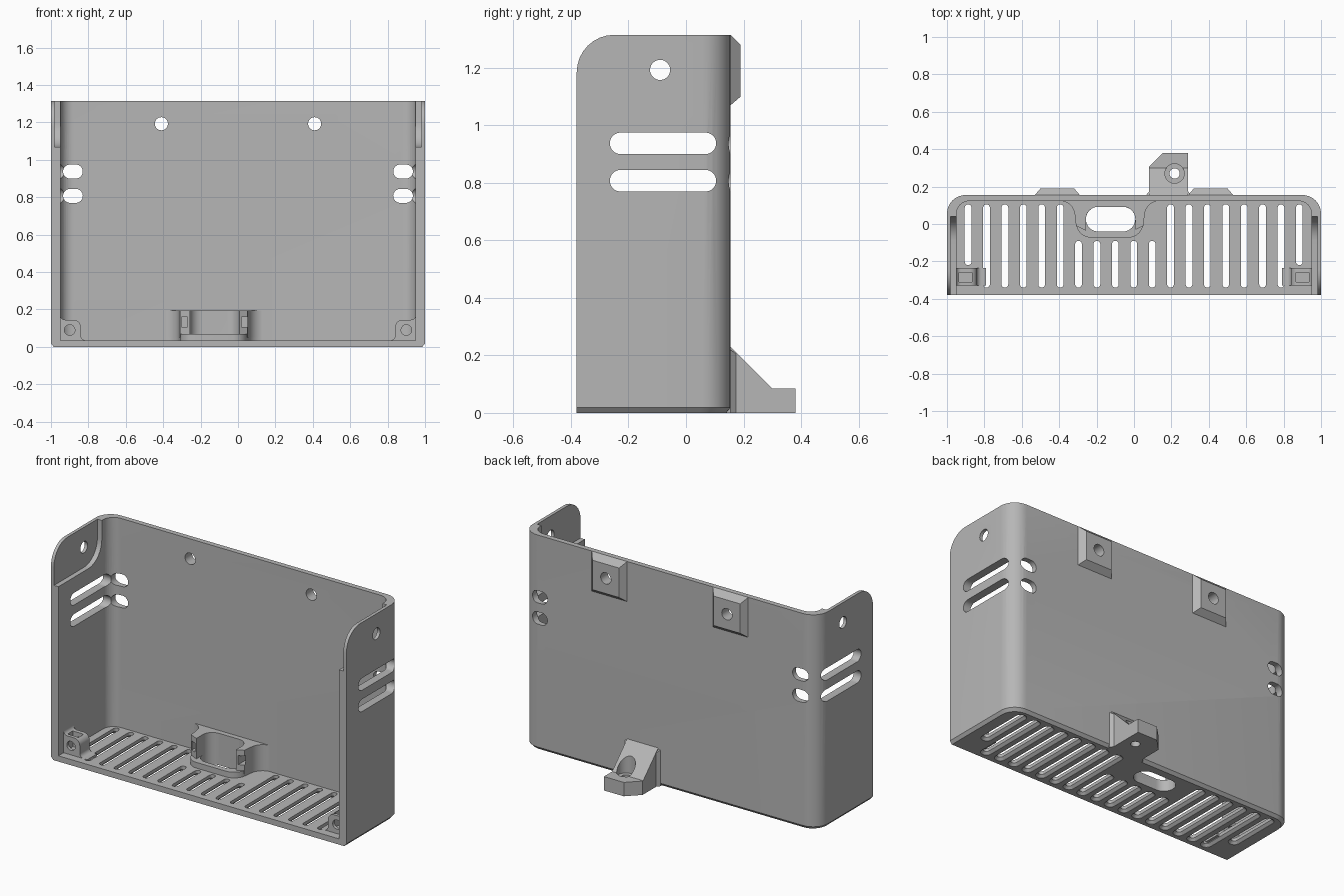
import bpy, bmesh, math
from mathutils import Vector

cube = bpy.data.objects.get("Cube")
if cube:
    bpy.data.objects.remove(cube)

grey = bpy.data.materials.new("plain grey")
grey.use_nodes = True
COLOUR = (0.47, 0.47, 0.47, 1)
grey.diffuse_color = COLOUR
grey.node_tree.nodes["Principled BSDF"].inputs["Base Color"].default_value = COLOUR


def rounded(corners, steps=8):
    """Polygon from (u, v, radius) corners, with tangent arcs."""
    pts = []
    n = len(corners)
    for i, (u, v, r) in enumerate(corners):
        p = Vector((u, v))
        if r == 0:
            pts.append(p)
            continue
        a = (Vector(corners[i - 1][:2]) - p).normalized()
        b = (Vector(corners[(i + 1) % n][:2]) - p).normalized()
        half = a.angle(b) / 2
        centre = p + (a + b).normalized() * (r / math.sin(half))
        start = p + a * (r / math.tan(half)) - centre
        end = p + b * (r / math.tan(half)) - centre
        sweep = math.pi - 2 * half
        for k in range(steps + 1):
            t = k / steps
            pts.append(centre + (start * math.sin((1 - t) * sweep)
                                 + end * math.sin(t * sweep)) / math.sin(sweep))
    return pts


def rect(u0, u1, v0, v1, r=0.0):
    return rounded([(u0, v0, r), (u1, v0, r), (u1, v1, r), (u0, v1, r)])


def slot(u0, u1, v0, v1):
    return rect(u0, u1, v0, v1, min(u1 - u0, v1 - v0) * 0.499)


def circle(u, v, r):
    return slot(u - r, u + r, v - r, v + r)


def loft(name, axis, sections):
    """Solid through matching polygons placed along an axis."""
    place = {"x": lambda p, w: (w, p[0], p[1]),
             "y": lambda p, w: (p[0], w, p[1]),
             "z": lambda p, w: (p[0], p[1], w)}[axis]
    bm = bmesh.new()
    rings = [[bm.verts.new(place(p, w)) for p in poly] for w, poly in sections]
    n = len(rings[0])
    bm.faces.new(rings[0])
    bm.faces.new(rings[-1])
    for lo, hi in zip(rings, rings[1:]):
        for i in range(n):
            j = (i + 1) % n
            bm.faces.new((lo[i], lo[j], hi[j], hi[i]))
    bmesh.ops.recalc_face_normals(bm, faces=bm.faces)
    mesh = bpy.data.meshes.new(name)
    bm.to_mesh(mesh)
    bm.free()
    mesh.materials.append(grey)
    ob = bpy.data.objects.new(name, mesh)
    bpy.context.collection.objects.link(ob)
    return ob


def prism(name, axis, poly, lo, hi):
    return loft(name, axis, [(lo, poly), (hi, poly)])


def activate(ob):
    bpy.ops.object.select_all(action="DESELECT")
    ob.select_set(True)
    bpy.context.view_layer.objects.active = ob


def combine(target, others, operation="DIFFERENCE"):
    for other in others:
        other.hide_render = True
        activate(target)
        mod = target.modifiers.new("combine", "BOOLEAN")
        mod.operation = operation
        mod.solver = "EXACT"
        mod.object = other
        bpy.ops.object.modifier_apply(modifier=mod.name)
        bpy.data.objects.remove(other)


FRONT, BACK, TOP, FLOOR = -0.38, 0.155, 1.315, 0.035


def footprint(inset, r):
    x, y = 1 - inset, BACK - inset
    return rounded([(-x, FRONT, 0), (x, FRONT, 0), (x, y, r), (-x, y, r)])


# Open-fronted shell with a chamfered bottom rim
shell = loft("shell", "z", [(0, footprint(0.015, 0.09)), (0.018, footprint(0, 0.1)),
                            (TOP, footprint(0, 0.1))])
cavity = rounded([(-0.95, -0.6, 0), (0.95, -0.6, 0), (0.95, 0.123, 0.07), (-0.95, 0.123, 0.07)])
cutters = [prism("cavity", "z", cavity, FLOOR, 2)]

# Thinned upper cheeks and rounded front top corners
recess = rounded([(-0.6, 1.07, 0), (0.04, 1.07, 0.13), (0.04, 1.6, 0), (-0.6, 1.6, 0)])
for s in (-1, 1):
    cutters.append(prism("cheek", "x", recess, s * 0.9, s * 0.98))
arc = rounded([(FRONT, TOP, 0.13), (FRONT, 1.1, 0), (-0.5, 1.1, 0),
               (-0.5, 1.5, 0), (-0.2, 1.5, 0), (-0.2, TOP, 0)])
cutters.append(prism("corner", "x", arc, -1.2, 1.2))

# Side holes, side vents and back vents
cutters.append(prism("side_hole", "x", circle(-0.09, 1.193, 0.035), -1.2, 1.2))
for z in (0.77, 0.9):
    cutters.append(prism("side_vent", "x", slot(-0.265, 0.105, z, z + 0.075), -1.2, 1.2))
    for s in (-1, 1):
        a, b = sorted((s * 0.935, s * 0.83))
        cutters.append(prism("back_vent", "y", slot(a, b, z, z + 0.075), 0.06, 0.3))

# Floor grille, slots flared on the underside
for i in range(19):
    x = -0.887 + i * 0.0984
    y0 = -0.22 if i in (0, 18) else -0.34
    y1 = -0.09 if 6 <= i <= 10 else 0.105

    def grille(g):
        return slot(x - 0.018 - g, x + 0.018 + g, y0 - g, y1 + g)
    cutters.append(loft("grille", "z", [(-0.01, grille(0.015)), (0.001, grille(0.015)),
                                        (0.015, grille(0)), (0.1, grille(0))]))
combine(shell, cutters)

# Socket holder: low tray plus flared upper block on the back wall
tray = rounded([(-0.42, 0.14, 0), (-0.42, 0.124, 0), (-0.325, 0.124, 0.08), (-0.3, -0.073, 0.08),
                (0.04, -0.073, 0.08), (0.065, 0.124, 0.08), (0.16, 0.124, 0), (0.16, 0.14, 0)])
holder = prism("socket_holder", "z", tray, 0.02, 0.07)
block = rounded([(-0.42, 0.14, 0), (-0.42, 0.124, 0), (-0.325, 0.124, 0.08), (-0.31, -0.01, 0),
                 (-0.25, -0.04, 0), (-0.01, -0.04, 0), (0.05, -0.01, 0), (0.065, 0.124, 0.08),
                 (0.16, 0.124, 0), (0.16, 0.14, 0)])
combine(holder, [prism("upper_block", "z", block, 0.05, 0.195)], "UNION")
oval = slot(-0.257, 0.007, -0.04, 0.092)
pocket = rounded([(-0.257, -0.2, 0), (0.007, -0.2, 0), (0.007, 0.092, 0.065), (-0.257, 0.092, 0.065)])
pocket_cuts = [prism("pocket", "z", pocket, 0.07, 0.4), prism("opening", "z", oval, -0.1, 0.2)]
for x in (-0.285, 0.035):
    pocket_cuts.append(prism("clip_window", "y", rect(x - 0.016, x + 0.016, 0.105, 0.16), -0.1, 0.06))
combine(holder, pocket_cuts)
combine(shell, [prism("floor_opening", "z", oval, -0.1, 0.05)])

# Front corner lugs with a nut slot and screw hole
for s, side in ((-1, "right"), (1, "left")):
    lug_profile = rounded([(s * 0.97, 0.02, 0), (s * 0.79, 0.02, 0), (s * 0.79, FLOOR, 0),
                           (s * 0.84, FLOOR, 0.025), (s * 0.84, 0.145, 0.04),
                           (s * 0.95, 0.145, 0.025), (s * 0.95, 0.18, 0), (s * 0.97, 0.18, 0)])
    lug = prism(side + "_corner_lug", "y", lug_profile, -0.33, -0.235)
    a, b = sorted((s * 0.865, s * 0.935))
    combine(lug, [prism("nut_slot", "z", rect(a, b, -0.31, -0.26), 0.05, 0.3),
                  prism("screw_hole", "y", circle(s * 0.9, 0.09, 0.028), -0.5, -0.1)])

# Bevelled mounting pads on the back, drilled through the wall
for s, side in ((-1, "right"), (1, "left")):
    x = s * 0.41
    pad = loft(side + "_mounting_pad", "y", [
        (0.14, rect(x - 0.12, x + 0.12, 1.07, TOP)), (BACK, rect(x - 0.12, x + 0.12, 1.07, TOP)),
        (0.19, rect(x - 0.09, x + 0.09, 1.1, 1.28))])
    for part in (pad, shell):
        combine(part, [prism("pad_hole", "y", circle(x, 1.193, 0.035), 0, 0.4)])

# Rear foot: gusset with a clipped corner and counterbored screw hole
foot = prism("rear_foot", "x", rounded([(0.14, 0, 0), (0.38, 0, 0), (0.38, 0.085, 0),
                                        (0.3, 0.085, 0), (BACK, 0.23, 0), (0.14, 0.23, 0)]), 0.08, 0.29)
clip = rounded([(0.08, 0.305, 0), (0.155, 0.38, 0), (0.155, 0.5, 0), (0, 0.5, 0), (0, 0.305, 0)])
combine(foot, [prism("clip", "z", clip, -0.1, 0.3),
               prism("counterbore", "z", circle(0.217, 0.27, 0.052), 0.06, 0.4),
               prism("foot_hole", "z", circle(0.217, 0.27, 0.027), -0.1, 0.2)])
loft("foot_root", "y", [(0.14, rect(0.065, 0.305, 0, 0.22)), (BACK, rect(0.065, 0.305, 0, 0.22)),
                        (0.175, rect(0.081, 0.289, 0, 0.205))])

# Smooth curved walls, keep crisp edges
for ob in bpy.context.scene.objects:
    if ob.type == "MESH":
        activate(ob)
        bpy.ops.object.shade_smooth_by_angle(angle=math.radians(30))
